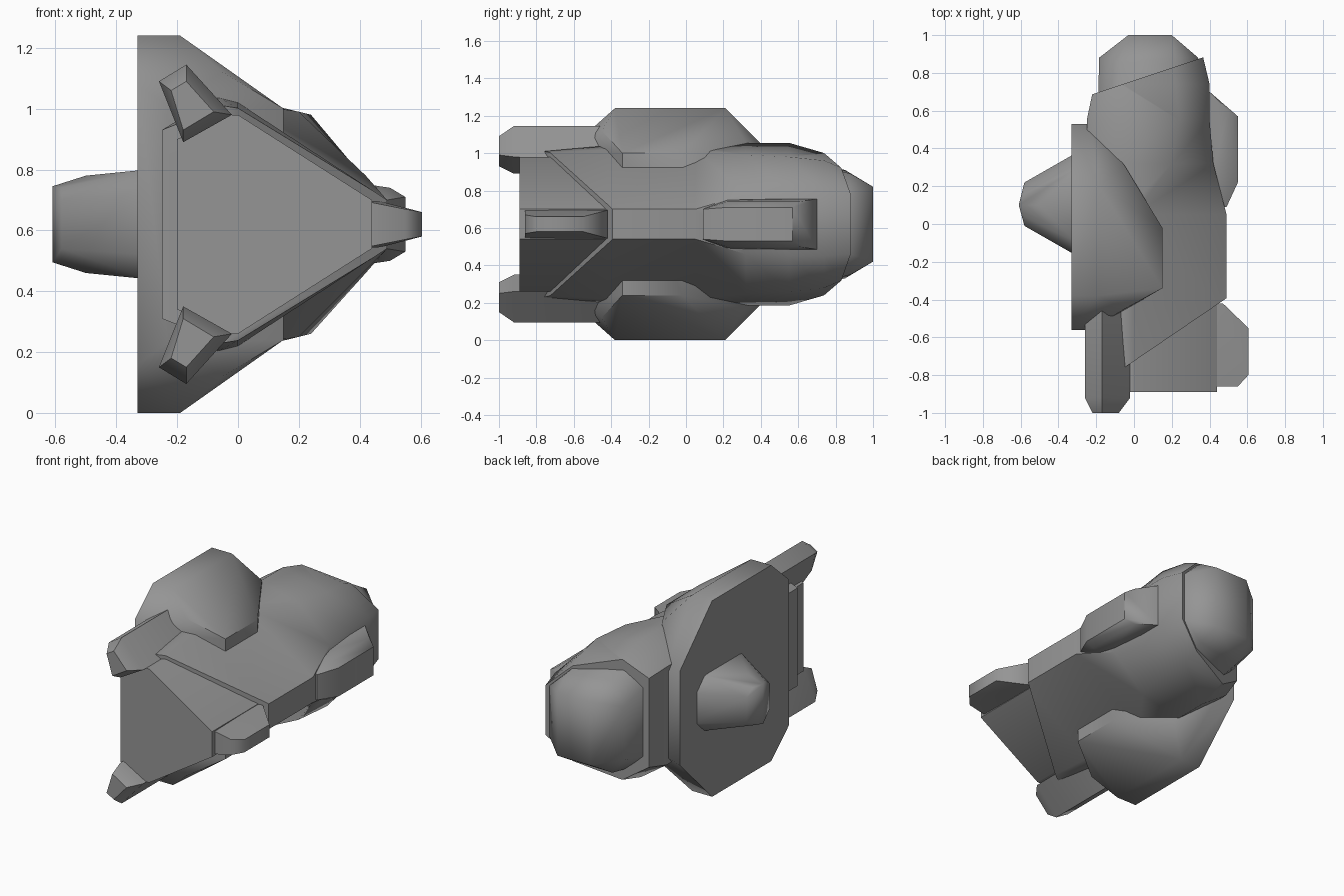
import bpy
import bmesh
import math
from mathutils import Vector

MID = 0.62            # height of the mirror plane
SHARP = math.radians(48)

if "Cube" in bpy.data.objects:
    bpy.data.objects.remove(bpy.data.objects["Cube"], do_unlink=True)

hull_grey = bpy.data.materials.new("hull_grey")
hull_grey.use_nodes = True
GREY = (0.3, 0.3, 0.3, 1)
hull_grey.diffuse_color = GREY
hull_grey.node_tree.nodes["Principled BSDF"].inputs["Base Color"].default_value = GREY


def finish(bm, name):
    """Turn a bmesh into a smooth object with sharp creases."""
    bmesh.ops.recalc_face_normals(bm, faces=bm.faces)
    for face in bm.faces:
        face.smooth = True
    for edge in bm.edges:
        edge.smooth = edge.calc_face_angle(0) < SHARP
    mesh = bpy.data.meshes.new(name)
    bm.to_mesh(mesh)
    bm.free()
    mesh.materials.append(hull_grey)
    obj = bpy.data.objects.new(name, mesh)
    bpy.context.collection.objects.link(obj)
    return obj


def mirrored(points):
    """Add the lower half; heights are measured from the mirror plane."""
    return [(x, y, side * h) for x, y, h in points for side in (1, -1)]


def solid(name, points):
    """Convex solid spanned by corner points."""
    bm = bmesh.new()
    for x, y, h in points:
        bm.verts.new((x, y, MID + h))
    result = bmesh.ops.convex_hull(bm, input=bm.verts)
    spare = {v for v in result["geom_interior"] + result["geom_unused"]
             if isinstance(v, bmesh.types.BMVert) and v.is_valid}
    bmesh.ops.delete(bm, geom=list(spare), context="VERTS")
    bmesh.ops.dissolve_limit(bm, angle_limit=math.radians(1),
                             verts=bm.verts, edges=bm.edges)
    return finish(bm, name)


def loft(name, sections, cuts):
    """Skin mirrored half sections along y, then slice off the ends."""
    bm = bmesh.new()
    rings = []
    for y, half in sections:
        outline = half + [(x, -h) for x, h in reversed(half)]
        rings.append([bm.verts.new((x, y, MID + h)) for x, h in outline])
    count = len(rings[0])
    for near, far in zip(rings, rings[1:]):
        for i in range(count):
            j = (i + 1) % count
            bm.faces.new((near[i], near[j], far[j], far[i]))
    bm.faces.new(rings[0])
    bm.faces.new(rings[-1])
    for point, normal in cuts:
        bmesh.ops.bisect_plane(
            bm, geom=bm.verts[:] + bm.edges[:] + bm.faces[:],
            plane_co=Vector(point), plane_no=Vector(normal), clear_outer=True)
        rim = [e for e in bm.edges if e.is_boundary]
        bmesh.ops.holes_fill(bm, edges=rim)
    return finish(bm, name)


# Main body: wedge section at the front, rounder towards the back
wedge = [(-.25, .31), (-.07, .42), (0, .4), (.49, .08)]
loft("main_body", [
    (-.76, [(-.25, .31), (-.05, .39), (0, .38), (.45, .08)]),
    (-.42, wedge),
    (.05, wedge),
    (.32, [(-.25, .31), (-.07, .435), (.2, .37), (.42, .16)]),
    (.55, [(-.25, .31), (-.07, .435), (.24, .36), (.4, .17)]),
    (.74, [(-.21, .27), (-.07, .38), (.22, .34), (.4, .17)]),
    (.95, [(-.19, .18), (-.07, .26), (.2, .25), (.35, .15)]),
], [((-.05, -.76, MID), (.68, -1, 0)), ((-.21, .69, MID), (-.333, 1, 0))])

# Nose block standing out of the slanted front
nose = [(-.2, .28), (-.02, .36), (0, .36), (.44, .08)]
solid("nose_block", mirrored([(x, y, h) for x, h in nose for y in (-.89, -.3)]))

# Rear cap behind the slanted back seam
solid("rear_cap", mirrored([
    (-.19, .6, .24), (-.185, .88, .17), (-.08, .6, .34), (-.08, .85, .29),
    (.2, .6, .34), (.22, .88, .27), (.35, .6, .2), (.34, .88, .16),
    (-.03, 1, .2), (.2, 1, .2)]))

# Large side plate whose edges reach above and below the body
solid("side_plate", mirrored([
    (-.33, -.56, .46), (-.33, -.38, .62), (-.33, .21, .62), (-.33, .53, .3),
    (-.23, -.56, .39), (-.23, .53, .27), (-.19, -.38, .62), (-.19, .21, .62),
    (-.05, -.45, .5), (-.05, .31, .45), (-.06, .1, .53), (-.06, -.36, .53),
    (.15, -.34, .38), (.15, -.02, .38)]))

# Stub on the outside of the plate
solid("side_stub", mirrored([
    (-.3, .38, .1), (-.3, .3, .18), (-.3, -.1, .18), (-.3, -.17, .1),
    (-.5, .2, .13), (-.5, .1, .13), (-.5, .1, .16), (-.58, .22, .08),
    (-.58, .16, .12), (-.58, .04, .12), (-.58, -.01, .08), (-.61, .1, .125)]))

# Twin front barrels
barrel = [(-.26, .47), (-.17, .525), (-.02, .36), (-.18, .27)]
tip = [(-.22, .44), (-.17, .47), (-.08, .37), (-.18, .31)]
for name, side in (("upper_barrel", 1), ("lower_barrel", -1)):
    solid(name, [(x, y, side * h) for x, h in barrel for y in (-.92, -.4)]
          + [(x, -1, side * h) for x, h in tip])

# Fin on the edge of the nose
solid("nose_fin", mirrored([
    (.4, -.86, .08), (.55, -.86, .05), (.605, -.8, .04), (.605, -.55, .04),
    (.47, -.42, .075), (.4, -.42, .08)]))

# Pod on the edge of the rear body
solid("rear_pod", mirrored([
    (.36, .09, .08), (.49, .09, .08), (.55, .22, .09), (.55, .57, .09),
    (.4, .22, .135), (.5, .22, .12), (.5, .6, .12), (.4, .7, .135),
    (.3, .7, .135)]))
